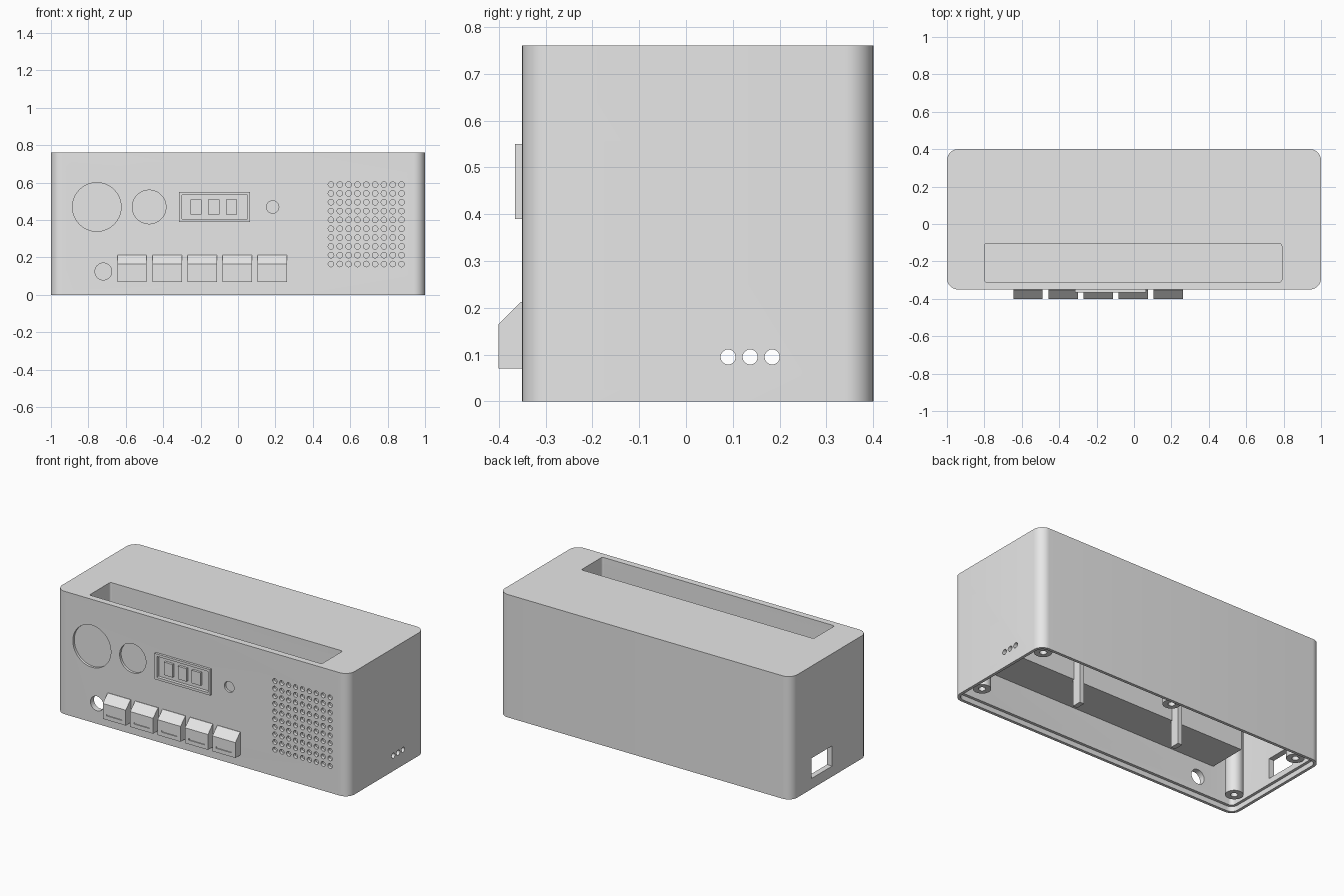
import bpy, bmesh, math
from mathutils import Matrix, Vector

if "Cube" in bpy.data.objects:
    bpy.data.objects.remove(bpy.data.objects["Cube"])

grey = bpy.data.materials.new("light_grey_plastic")
grey.use_nodes = True
grey.diffuse_color = (0.8, 0.8, 0.8, 1)
grey.node_tree.nodes["Principled BSDF"].inputs["Base Color"].default_value = (0.8, 0.8, 0.8, 1)


def box(bm, x0, x1, y0, y1, z0, z1, radius=0):
    """Axis-aligned box, with its upright edges rounded if a radius is given."""
    size = Vector((x1 - x0, y1 - y0, z1 - z0))
    mid = Vector((x0 + x1, y0 + y1, z0 + z1)) / 2
    verts = bmesh.ops.create_cube(bm, size=1, matrix=Matrix.LocRotScale(mid, None, size))["verts"]
    if radius:
        upright = [e for e in {e for v in verts for e in v.link_edges}
                   if abs(e.verts[0].co.z - e.verts[1].co.z) > size.z / 2]
        bmesh.ops.bevel(bm, geom=upright, offset=radius, segments=10, profile=0.5, affect='EDGES')


def rod(bm, axis, start, length, radius, sides=32):
    """Cylinder from a start point along an axis."""
    direction = Vector({'X': (1, 0, 0), 'Y': (0, 1, 0), 'Z': (0, 0, 1)}[axis])
    turn = direction.to_track_quat('Z', 'Y').to_matrix().to_4x4()
    bmesh.ops.create_cone(bm, cap_ends=True, segments=sides, radius1=radius, radius2=radius, depth=length,
                          matrix=Matrix.Translation(Vector(start) + direction * length / 2) @ turn)


def make(name, bm):
    bmesh.ops.recalc_face_normals(bm, faces=bm.faces)
    mesh = bpy.data.meshes.new(name)
    bm.to_mesh(mesh)
    bm.free()
    mesh.materials.append(grey)
    ob = bpy.data.objects.new(name, mesh)
    bpy.context.collection.objects.link(ob)
    return ob


def activate(ob):
    bpy.ops.object.select_all(action='DESELECT')
    ob.select_set(True)
    bpy.context.view_layer.objects.active = ob


def cut(ob, bm):
    """Subtract a temporary cutter from an object."""
    cutter = make("cutter", bm)
    cutter.hide_render = True
    activate(ob)
    mod = ob.modifiers.new("cut", 'BOOLEAN')
    mod.operation, mod.solver, mod.object = 'DIFFERENCE', 'EXACT', cutter
    bpy.ops.object.modifier_apply(modifier=mod.name)
    bpy.data.objects.remove(cutter)


def smooth(ob):
    activate(ob)
    bpy.ops.object.shade_smooth_by_angle(angle=math.radians(30))


FRONT, BACK, TOP = -0.35, 0.4, 0.76

# Hollow case, open below, with a stepped rim
bm = bmesh.new()
box(bm, -1, 1, FRONT, BACK, 0, TOP, 0.06)
case = make("case", bm)
for wall, z0, z1 in ((0.035, -0.1, 0.72), (0.018, -0.05, 0.03)):
    bm = bmesh.new()
    box(bm, wall - 1, 1 - wall, FRONT + wall, BACK - wall, z0, z1, 0.06 - wall)
    cut(case, bm)

# Tray that hangs below the slot in the top
bm = bmesh.new()
box(bm, -0.83, 0.83, -0.325, -0.075, 0.23, 0.74)
tray = make("slot_tray", bm)
for ob in (case, tray):
    bm = bmesh.new()
    box(bm, -0.8, 0.79, -0.31, -0.105, 0.26, 0.9, 0.012)
    cut(ob, bm)

# Dial recesses, lamp hole, jack hole, speaker grille, side vents, port window
bm = bmesh.new()
for x, radius in ((-0.755, 0.13), (-0.475, 0.09), (0.185, 0.033)):
    rod(bm, 'Y', (x, -0.4, 0.47), 0.065, radius, 64)
rod(bm, 'Y', (-0.72, -0.4, 0.125), 0.12, 0.045)
for column in range(9):
    for row in range(10):
        rod(bm, 'Y', (0.497 + column * 0.0472, -0.4, 0.165 + row * 0.0472), 0.07, 0.015, 16)
for y in (0.09, 0.137, 0.184):
    rod(bm, 'X', (0.9, y, 0.095), 0.2, 0.016)
box(bm, -1.1, -0.9, 0, 0.2, 0.065, 0.19)
cut(case, bm)
smooth(case)

# Display frame with a sunken panel and three raised digit blocks
bm = bmesh.new()
box(bm, -0.315, 0.065, -0.365, -0.34, 0.39, 0.55)
frame = make("display_frame", bm)
bm = bmesh.new()
box(bm, -0.3, 0.05, -0.4, -0.345, 0.405, 0.535)
cut(frame, bm)
cutter = bmesh.new()
box(cutter, -0.3, 0.05, -0.4, -0.345, 0.405, 0.535)
cut(case, cutter)
bm = bmesh.new()
for x in (-0.225, -0.13, -0.035):
    box(bm, x - 0.03, x + 0.03, -0.36, -0.34, 0.43, 0.51)
make("display_digits", bm)

# Row of wedge-topped push buttons, each with a thin groove
profile = ((-0.345, 0.07), (-0.4, 0.07), (-0.4, 0.165), (-0.353, 0.212), (-0.345, 0.212))
for i in range(5):
    x = -0.645 + i * 0.1875
    bm = bmesh.new()
    face = bm.faces.new([bm.verts.new((x, y, z)) for y, z in profile])
    side = bmesh.ops.extrude_face_region(bm, geom=[face])["geom"]
    bmesh.ops.translate(bm, vec=(0.157, 0, 0),
                        verts=[v for v in side if isinstance(v, bmesh.types.BMVert)])
    button = make(f"button_{i + 1}", bm)
    bm = bmesh.new()
    box(bm, x + 0.025, x + 0.132, -0.42, -0.394, 0.095, 0.105)
    cut(button, bm)

# Screw posts inside the corners and at the middle of the back
spots = [(s * 0.9, y) for s in (-1, 1) for y in (-0.22, 0.3)] + [(0, 0.32)]
bm = bmesh.new()
for x, y in spots:
    rod(bm, 'Z', (x, y, 0.035), 0.7, 0.05)
posts = make("screw_posts", bm)
bm = bmesh.new()
for x, y in spots:
    rod(bm, 'Z', (x, y, 0), 0.2, 0.02, 24)
cut(posts, bm)
smooth(posts)

# Upright ribs behind the tray
bm = bmesh.new()
for x in (-0.35, 0.35):
    box(bm, x - 0.015, x + 0.015, -0.085, -0.025, 0.065, 0.74)
make("support_ribs", bm)
